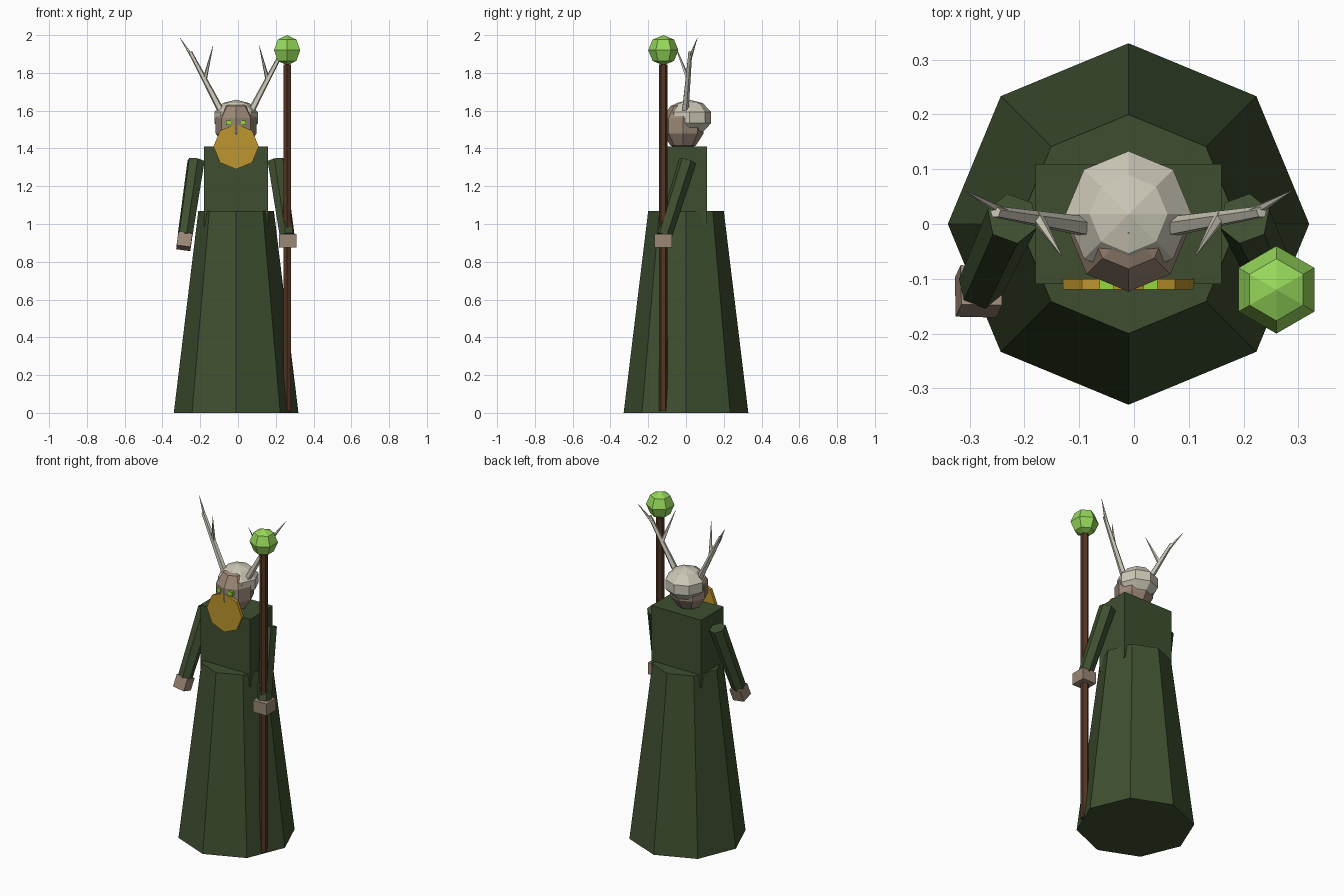
import bpy, math
from mathutils import Vector, Matrix

if "Cube" in bpy.data.objects:
    bpy.data.objects.remove(bpy.data.objects["Cube"])

CX = -0.01  # the figure's own centre line


def srgb(r, g, b):
    def lin(c):
        c /= 255
        return c / 12.92 if c <= 0.04045 else ((c + 0.055) / 1.055) ** 2.4
    return (lin(r), lin(g), lin(b), 1)


def material(name, *rgb):
    m = bpy.data.materials.new(name)
    m.diffuse_color = srgb(*rgb)
    m.use_nodes = True
    m.node_tree.nodes["Principled BSDF"].inputs["Base Color"].default_value = m.diffuse_color
    return m


GREEN = material("robe green", 63, 79, 48)
SKIN = material("skin", 155, 135, 118)
BONE = material("bone", 205, 201, 184)
GOLD = material("beard gold", 190, 150, 46)
WOOD = material("staff wood", 82, 53, 36)
GLOW = material("orb green", 150, 216, 90)
EYE = material("eye green", 150, 215, 60)


def finish(name, mat):
    ob = bpy.context.object
    ob.name = ob.data.name = name
    ob.data.materials.append(mat)
    return ob


def box(name, mat, centre, size, rot=None):
    bpy.ops.mesh.primitive_cube_add(size=1)
    ob = finish(name, mat)
    r = rot.to_matrix().to_4x4() if rot else Matrix()
    ob.data.transform(Matrix.Translation(centre) @ r @ Matrix.Diagonal((*size, 1)))
    return ob


def tube(name, mat, a, b, r1, r2, sides, turn=0.0):
    """Straight, optionally tapered prism from a to b."""
    a, b = Vector(a), Vector(b)
    d = b - a
    bpy.ops.mesh.primitive_cone_add(vertices=sides, radius1=r1, radius2=r2, depth=d.length)
    ob = finish(name, mat)
    q = Vector((0, 0, 1)).rotation_difference(d.normalized())
    ob.data.transform(Matrix.Translation((a + b) / 2) @ q.to_matrix().to_4x4()
                      @ Matrix.Rotation(turn, 4, 'Z'))
    return ob


def ball(name, mat, centre, r, rz, sides, rings):
    bpy.ops.mesh.primitive_uv_sphere_add(segments=sides, ring_count=rings, radius=1)
    ob = finish(name, mat)
    ob.data.transform(Matrix.Translation(centre) @ Matrix.Diagonal((r, r, rz, 1)))
    return ob


# Robe and torso
tube("robe", GREEN, (CX, 0, 0), (CX, 0, 1.07), 0.33, 0.20, 8)
box("torso", GREEN, (CX, 0, 1.20), (0.34, 0.22, 0.42))

# Head, with a cap of hair set back so the face shows through
ball("head", SKIN, (CX, -0.015, 1.52), 0.114, 0.13, 8, 5)
ball("hair_cap", BONE, (CX, 0.018, 1.563), 0.121, 0.095, 8, 5)

# Round beard
tube("beard", GOLD, (CX, -0.10, 1.41), (CX, -0.12, 1.41), 0.12, 0.12, 8)

for s, side in ((-1, "left"), (1, "right")):
    def P(x, y, z):
        return Vector((CX + s * x, y, z))

    # Eyes
    box("eye_" + side, EYE, P(0.04, -0.11, 1.536), (0.026, 0.02, 0.024))

    # Antlers: shaft, tip and side tine
    tube("antler_shaft_" + side, BONE, P(0.08, -0.005, 1.60), P(0.243, 0.022, 1.91),
         0.019, 0.011, 5)
    tube("antler_tip_" + side, BONE, P(0.222, 0.018, 1.87), P(0.297, 0.06, 1.985),
         0.011, 0.001, 5)
    tube("antler_tine_" + side, BONE, P(0.165, 0.01, 1.77), P(0.122, -0.058, 1.945),
         0.012, 0.001, 5)

    # Sleeves and hands
    shoulder, wrist = P(0.212, 0.01, 1.335), P(0.27, -0.115, 0.94)
    tube("sleeve_" + side, GREEN, shoulder, wrist, 0.048, 0.042, 6)
    if s < 0:
        tilt = Vector((0, 0, 1)).rotation_difference((shoulder - wrist).normalized())
        box("hand_left", SKIN, P(0.274, -0.123, 0.908), (0.075, 0.075, 0.075), tilt)
    else:
        box("hand_right", SKIN, P(0.274, -0.12, 0.912), (0.093, 0.093, 0.072))

# Staff with a faceted orb
tube("staff", WOOD, (0.26, -0.12, 0.01), (0.26, -0.12, 1.845), 0.023, 0.023, 6)
ball("staff_orb", GLOW, (0.26, -0.12, 1.92), 0.08, 0.08, 6, 4)
